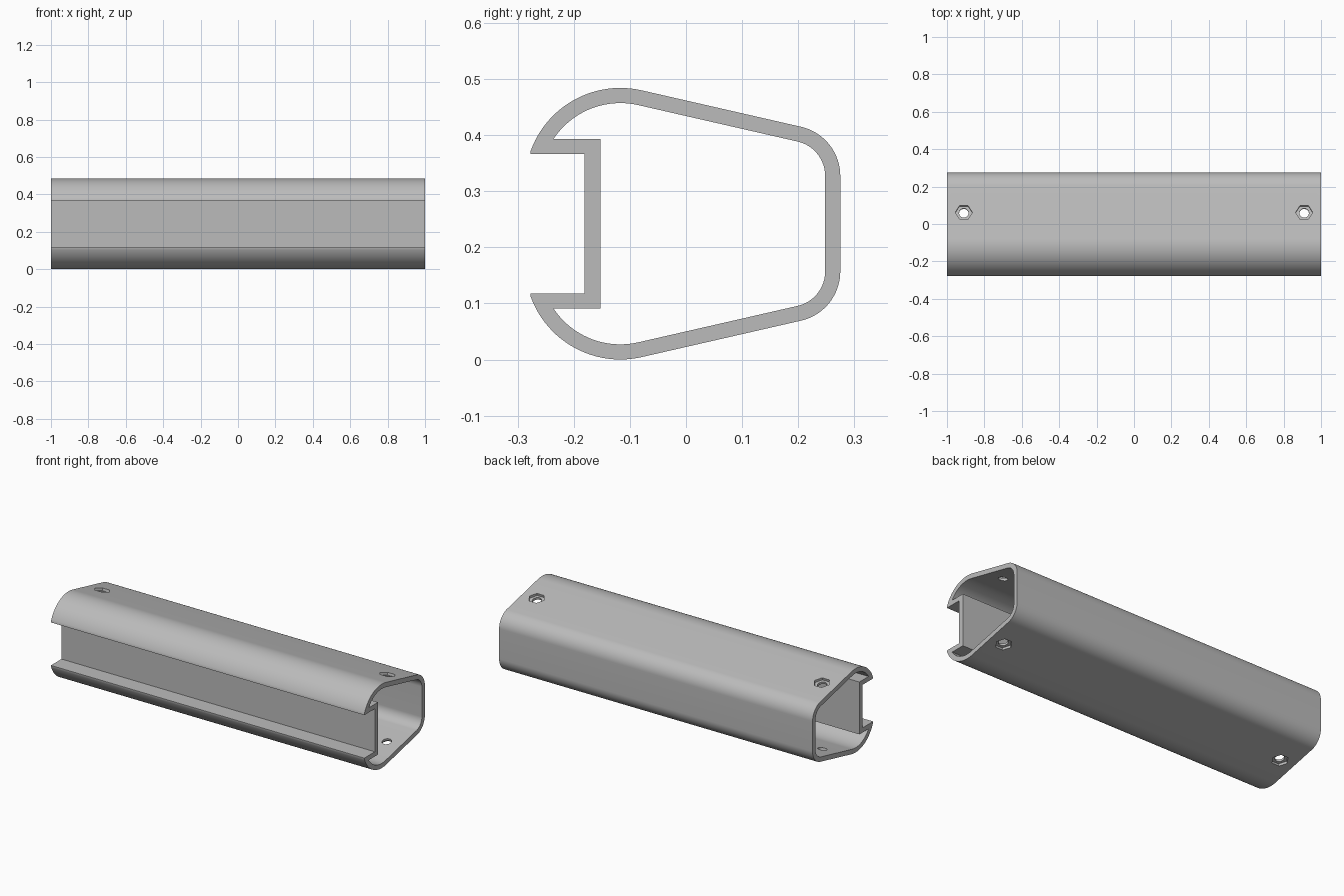
import bpy, bmesh
from math import radians, cos, sin, tan
from mathutils import Matrix, Vector

cube = bpy.data.objects.get("Cube")
if cube:
    bpy.data.objects.remove(cube)

MID = 0.242              # height of the mirror plane
SLOPE = 12.9             # tilt of the upper and lower walls, degrees
WALL = 0.027

grey = bpy.data.materials.new("aluminium grey")
grey.use_nodes = True
colour = (0.5, 0.5, 0.5, 1)
grey.diffuse_color = colour
grey.node_tree.nodes["Principled BSDF"].inputs["Base Color"].default_value = colour


def arc(cy, cz, r, start, end, steps):
    angles = [radians(start + (end - start) * i / steps) for i in range(steps + 1)]
    return [(cy + r * cos(a), cz + r * sin(a)) for a in angles]


def mirrored(half):
    return half + [(y, 2 * MID - z) for y, z in reversed(half)]


def upper_half(inset, start):
    # rounded shoulder, sloping wall, rounded rear corner
    return (arc(-0.117, 0.314, 0.17 - inset, start, 90 - SLOPE, 24)
            + arc(0.185, 0.327, 0.09 - inset, 90 - SLOPE, 0, 20))


# Cross-section: outer skin with front channel, and the hollow core
outer = mirrored([(-0.181, 0.366), (-0.277, 0.366)] + upper_half(0, 160))
inner = mirrored([(-0.152, 0.393)] + upper_half(WALL, 146.5))

curve = bpy.data.curves.new("rail_profile", "CURVE")
curve.dimensions = "2D"
curve.fill_mode = "BOTH"
curve.extrude = 1.0
for loop in (outer, inner):
    spline = curve.splines.new("POLY")
    spline.points.add(len(loop) - 1)
    for point, (y, z) in zip(spline.points, loop):
        point.co = (y, z, 0, 1)
    spline.use_cyclic_u = True

# Extruded rail, turned so the profile runs along x
source = bpy.data.objects.new("rail_source", curve)
bpy.context.collection.objects.link(source)
bpy.context.view_layer.update()
mesh = bpy.data.meshes.new_from_object(source)
bpy.data.objects.remove(source)
mesh.transform(Matrix(((0, 0, 1, 0), (1, 0, 0, 0), (0, 1, 0, 0), (0, 0, 0, 1))))
bm = bmesh.new()
bm.from_mesh(mesh)
bmesh.ops.remove_doubles(bm, verts=bm.verts, dist=1e-5)
bmesh.ops.dissolve_limit(bm, angle_limit=radians(0.1), verts=bm.verts, edges=bm.edges)
bmesh.ops.recalc_face_normals(bm, faces=bm.faces)
bm.to_mesh(mesh)
bm.free()
mesh.materials.clear()
mesh.materials.append(grey)
rail = bpy.data.objects.new("extruded_rail", mesh)
bpy.context.collection.objects.link(rail)


def cut(name, radius, sides, depth, stretch):
    # One cutter with a plug at each end of both sloping walls
    bm = bmesh.new()
    hole_y = 0.062
    wall_z = 0.4797 - (hole_y + 0.079) * tan(radians(SLOPE)) - MID
    for sx in (-1, 1):
        for sz in (-1, 1):
            place = (Matrix.Translation(Vector((sx * 0.91, hole_y, MID + sz * wall_z)))
                     @ Matrix.Rotation(-sz * radians(SLOPE), 4, "X")
                     @ Matrix.Diagonal((1, stretch, 1, 1))
                     @ Matrix.Rotation(radians(90), 4, "Z"))
            bmesh.ops.create_cone(bm, cap_ends=True, segments=sides, radius1=radius,
                                  radius2=radius, depth=depth * 2, matrix=place)
    data = bpy.data.meshes.new(name)
    bm.to_mesh(data)
    bm.free()
    data.materials.append(grey)
    cutter = bpy.data.objects.new(name, data)
    cutter.hide_render = True
    bpy.context.collection.objects.link(cutter)
    mod = rail.modifiers.new(name, "BOOLEAN")
    mod.operation = "DIFFERENCE"
    mod.solver = "EXACT"
    mod.object = cutter
    bpy.ops.object.modifier_apply(modifier=name)
    bpy.data.objects.remove(cutter)


bpy.ops.object.select_all(action="DESELECT")
rail.select_set(True)
bpy.context.view_layer.objects.active = rail
cut("hex_recess", 0.046, 6, 0.014, 0.92)
cut("bolt_hole", 0.025, 24, 0.05, 1)
bpy.ops.object.shade_smooth_by_angle(angle=radians(25))
